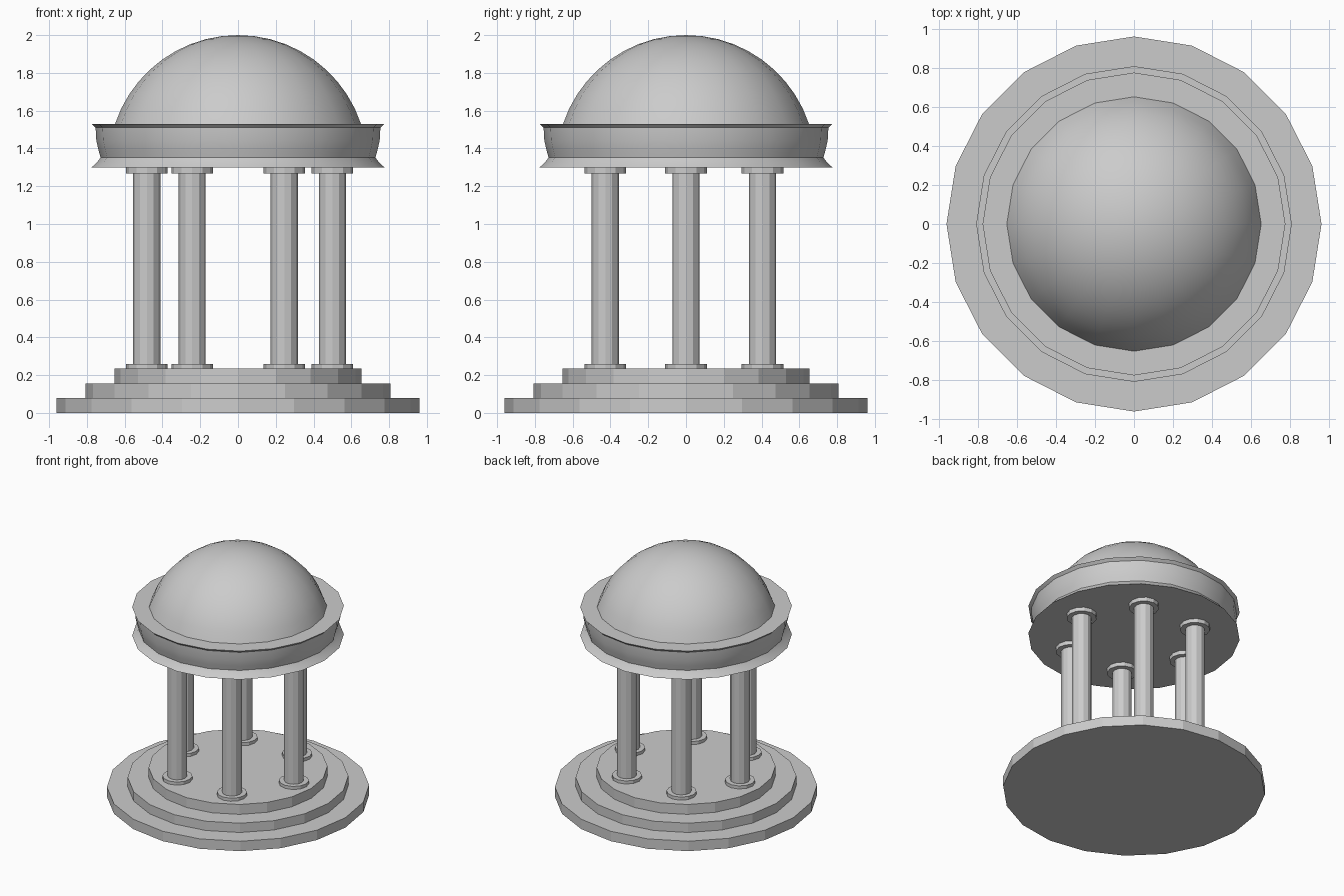
import bpy, bmesh
from math import sin, cos, pi, radians, sqrt

if "Cube" in bpy.data.objects:
    bpy.data.objects.remove(bpy.data.objects["Cube"])


def lathe(name, profile, sides, centre=(0, 0), angle=None):
    """Spin an (radius, z) profile into a closed solid; r = 0 gives a pole."""
    bm = bmesh.new()
    rings = []
    for r, z in profile:
        if r == 0:
            rings.append([bm.verts.new((0, 0, z))])
        else:
            rings.append([bm.verts.new((r * cos(2 * pi * i / sides), r * sin(2 * pi * i / sides), z))
                          for i in range(sides)])
    for a, b in zip(rings, rings[1:]):
        for i in range(sides):
            j = (i + 1) % sides
            if len(b) == 1:
                bm.faces.new((a[i], a[j], b[0]))
            else:
                bm.faces.new((a[i], a[j], b[j], b[i]))
    bm.faces.new(rings[0][::-1])
    if len(rings[-1]) > 1:
        bm.faces.new(rings[-1])
    mesh = bpy.data.meshes.new(name)
    bm.to_mesh(mesh)
    bm.free()
    obj = bpy.data.objects.new(name, mesh)
    bpy.context.collection.objects.link(obj)
    obj.location = (*centre, 0)
    if angle:
        bpy.ops.object.select_all(action='DESELECT')
        obj.select_set(True)
        bpy.context.view_layer.objects.active = obj
        bpy.ops.object.shade_smooth_by_angle(angle=radians(angle))
    return obj


# Three round steps
for name, r, z0, z1 in (("lower_step", 0.96, 0, 0.08),
                        ("middle_step", 0.808, 0.08, 0.155),
                        ("upper_step", 0.655, 0.155, 0.235)):
    lathe(name, [(r, z0), (r, z1)], 20)

# Six columns in a slightly irregular ring, each with base and capital discs
spots = [(0.50, 0), (0.245, 0.405), (-0.243, 0.405),
         (-0.483, 0), (-0.243, -0.427), (0.245, -0.427)]
for n, spot in enumerate(spots, 1):
    lathe(f"column_{n}", [(0.11, 0.235), (0.11, 0.26), (0.072, 0.26),
                          (0.072, 1.268), (0.11, 1.268), (0.11, 1.3)], 12, spot)

# Moulded ring under the dome
lathe("cornice", [(0.775, 1.30), (0.745, 1.328), (0.728, 1.352), (0.738, 1.39),
                  (0.75, 1.44), (0.754, 1.51), (0.775, 1.53)], 20, angle=40)

# Dome: shallow spherical cap
R, cz, rows = 0.686, 1.314, 10
dome = [(sqrt(R * R - (1.53 - cz) ** 2), 1.53)]
start = pi / 2 - 0.322
for k in range(1, rows):
    t = start * (1 - k / rows)
    dome.append((R * sin(t), cz + R * cos(t)))
lathe("dome", dome + [(0, 2.0)], 20, angle=40)
